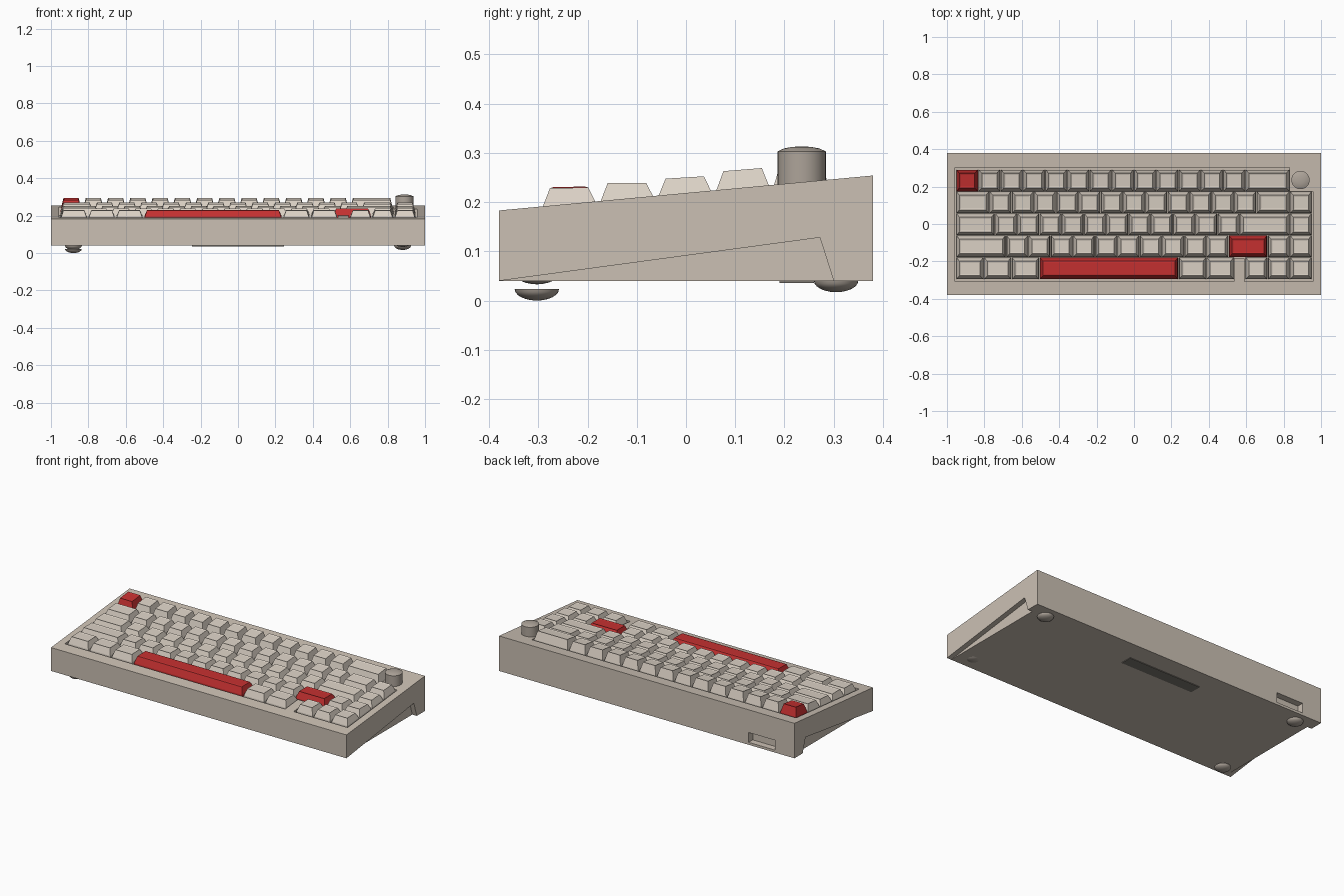
import bpy, bmesh
from math import sin, cos, pi, radians

if "Cube" in bpy.data.objects:
    bpy.data.objects.remove(bpy.data.objects["Cube"], do_unlink=True)


def material(name, r, g, b):
    m = bpy.data.materials.new(name)
    m.use_nodes = True
    m.diffuse_color = (r, g, b, 1)
    m.node_tree.nodes["Principled BSDF"].inputs["Base Color"].default_value = (r, g, b, 1)
    return m


CASE = material("warm beige", .60, .53, .455)
CAP = material("pale cream", .71, .64, .56)
RED = material("accent red", .56, .03, .03)
METAL = material("grey beige metal", .42, .37, .32)
DARK = material("dark grey", .2, .185, .16)


def loft(name, rings, mat, smooth=False):
    """Closed solid through a list of rings with equal vertex counts."""
    bm = bmesh.new()
    loops = [[bm.verts.new(p) for p in ring] for ring in rings]
    n = len(loops[0])
    for a, b in zip(loops, loops[1:]):
        for i in range(n):
            j = (i + 1) % n
            bm.faces.new((a[i], a[j], b[j], b[i]))
    bm.faces.new(loops[0])
    bm.faces.new(loops[-1])
    bmesh.ops.recalc_face_normals(bm, faces=bm.faces)
    mesh = bpy.data.meshes.new(name)
    bm.to_mesh(mesh)
    bm.free()
    mesh.materials.append(mat)
    ob = bpy.data.objects.new(name, mesh)
    bpy.context.collection.objects.link(ob)
    if smooth:
        bpy.ops.object.select_all(action='DESELECT')
        ob.select_set(True)
        bpy.context.view_layer.objects.active = ob
        bpy.ops.object.shade_smooth_by_angle(angle=radians(40))
    return ob


def side_prism(name, profile, x0, x1):
    return loft(name, [[(x, y, z) for y, z in profile] for x in (x0, x1)], CASE)


def box(name, x0, x1, y0, y1, z0, z1, mat):
    outline = [(x0, y0), (x1, y0), (x1, y1), (x0, y1)]
    return loft(name, [[(x, y, z) for x, y in outline] for z in (z0, z1)], mat)


def circle(x, y, z, r, n=32):
    return [(x + r * cos(2 * pi * i / n), y + r * sin(2 * pi * i / n), z) for i in range(n)]


def case_top(y):
    return .183 + (y + .38) * .0934


# Wedge shaped case
case = side_prism("case", [(-.38, .04), (.38, .04), (.38, .254), (-.38, .183)], -1, 1)

# Key well, with a corner left for the knob and a blocker in the bottom row
well = [(-.957, -.308), (.535, -.308), (.535, -.185), (.592, -.185), (.592, -.308),
        (.957, -.308), (.957, .174), (.832, .174), (.832, .303), (-.957, .303)]
cutters = [loft("well_cutter", [[(x, y, case_top(y) - .045) for x, y in well],
                                [(x, y, .5) for x, y in well]], CASE)]

# Triangular side recesses and rear cable port
recess = [(-.38, .04), (-.38, .03), (.303, .03), (.30, .04), (.272, .128)]
for s in (-1, 1):
    cutters.append(side_prism("recess_cutter", recess, s * .97, s * 1.1))
cutters.append(box("port_cutter", -.87, -.69, .34, .5, .055, .115, CASE))

bpy.context.view_layer.objects.active = case
for c in cutters:
    mod = case.modifiers.new("cut", 'BOOLEAN')
    mod.operation = 'DIFFERENCE'
    mod.solver = 'EXACT'
    mod.object = c
    bpy.ops.object.modifier_apply(modifier=mod.name)
for c in cutters:
    bpy.data.objects.remove(c, do_unlink=True)

# Keycaps: tapered skirt, tilted rim and a shallow dish
U = .119
PITCH = .1175


def keycap(name, x0, x1, y, z, tilt, mat, dish):
    def ring(inset_x, half_y, height):
        a, b = x0 + inset_x, x1 - inset_x
        return [(px, py, height(py)) for px, py in
                ((a, y - half_y), (b, y - half_y), (b, y + half_y), (a, y + half_y))]

    def rim(py):
        return z + (py - y) * tilt

    return loft(name, [ring(.002, .0575, lambda p: case_top(p) - .03),
                       ring(.006, .054, lambda p: case_top(p) - .002),
                       ring(.019, .039, rim),
                       ring(.026, .032, lambda p: rim(p) - dish)], mat)


# Each row: top height, tilt, key widths (negative is a gap), red key index
rows = [
    (.229, .02, [1.25] * 3 + [6.25, 1.25, 1.25, -.5, 1, 1, 1], 3),
    (.239, .0, [2.25] + [1] * 10 + [1.75, 1, 1], 11),
    (.250, .06, [1.75] + [1] * 11 + [2.25, 1], None),
    (.266, .08, [1.5] + [1] * 12 + [1.5, 1], None),
    (.289, .12, [1] * 13 + [2], 0),
]
for r, (z, tilt, widths, red) in enumerate(rows):
    x = -8 * U
    for k, w in enumerate(widths):
        end = x + abs(w) * U
        if w > 0:
            keycap(f"key_row{r + 1}_{k + 1}", x, end, -.2375 + PITCH * r, z, tilt,
                   RED if k == red else CAP, -.002 if w > 3 else .003)
        x = end

# Rotary knob with a domed top
KX, KY = .89, .235
loft("knob", [circle(KX, KY, h, r) for h, r in
              ((.22, .049), (.303, .049), (.309, .036), (.312, .02), (.313, .006))], METAL, True)

# Domed feet
for name, x, y, top in (("front_left_foot", .88, -.303, .056),
                        ("front_right_foot", -.88, -.303, .023),
                        ("back_left_foot", .88, .305, .04),
                        ("back_right_foot", -.88, .305, .04)):
    angles = [i * pi / 12 for i in range(6)] + [pi / 2 * .97]
    loft(name, [circle(x, y, top - .023 * sin(a), .045 * cos(a)) for a in angles], METAL, True)

# Plate on the underside
box("underside_plate", -.245, .245, .19, .26, .036, .042, DARK)
